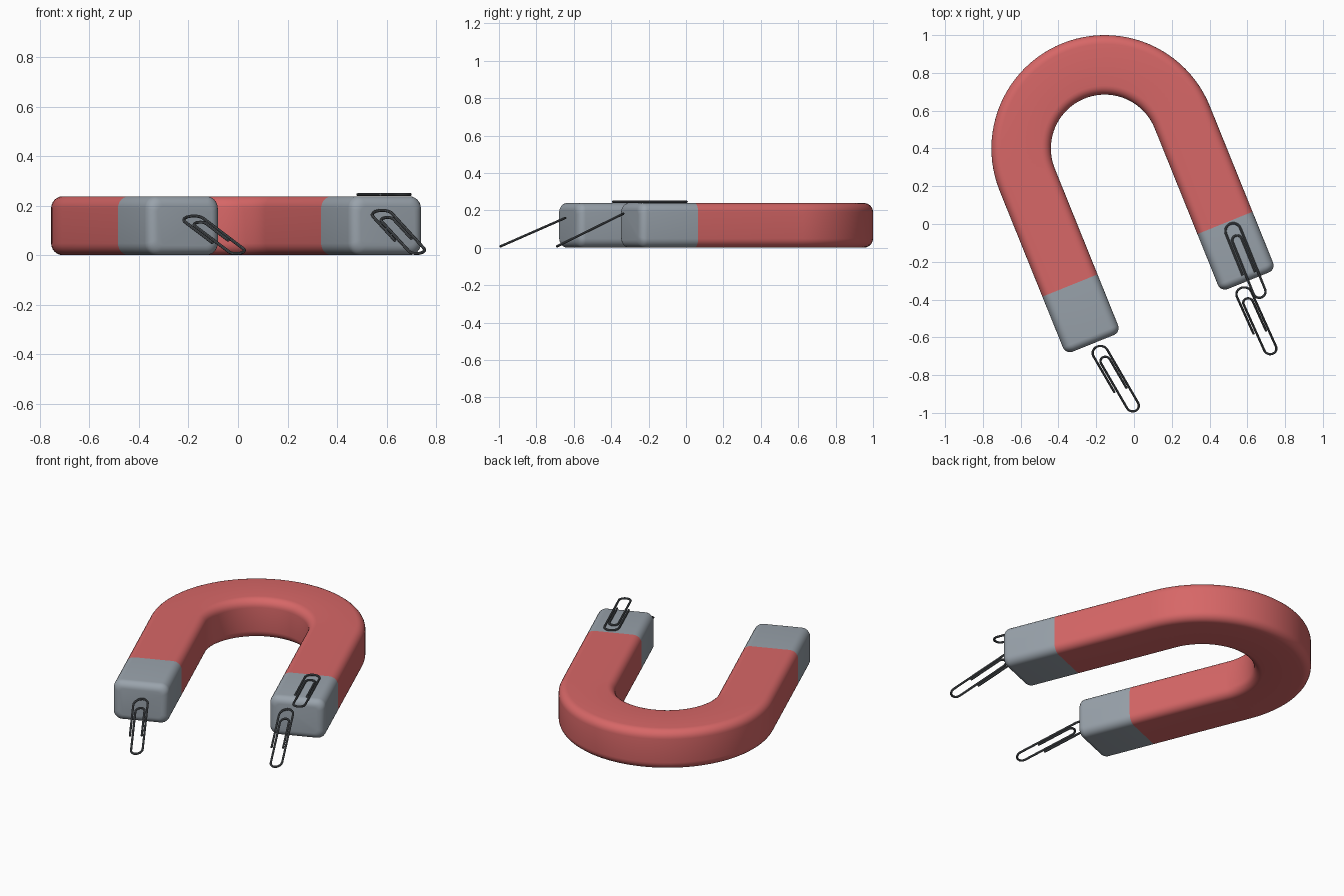
import bpy, bmesh, math
from mathutils import Matrix, Vector

if "Cube" in bpy.data.objects:
    bpy.data.objects.remove(bpy.data.objects["Cube"])


def material(name, rgb):
    m = bpy.data.materials.new(name)
    m.diffuse_color = (*rgb, 1)
    m.use_nodes = True
    m.node_tree.nodes["Principled BSDF"].inputs["Base Color"].default_value = m.diffuse_color
    return m


RED = material("red paint", (0.68, 0.135, 0.135))
STEEL = material("pale steel", (0.32, 0.365, 0.41))
WIRE = material("dark wire", (0.09, 0.10, 0.11))

# Magnet dimensions
CENTRE = Vector((-0.155, 0.40, 0.12))
TURN = Matrix.Rotation(math.radians(22), 3, 'Z')
R_MID, HALF_W, HALF_H = 0.4425, 0.1575, 0.119
EDGE = 0.048
LEG, TIP_START = 0.934, 0.604


def section(inset):
    """Rounded rectangle in (across, up), shrunk by inset."""
    r = EDGE - inset * 0.6
    a, b = HALF_W - inset - r, HALF_H - inset - r
    pts = []
    for q, (sx, sz) in enumerate(((1, 1), (-1, 1), (-1, -1), (1, -1))):
        for k in range(7):
            t = math.pi / 2 * (q + k / 6)
            pts.append((sx * a + r * math.cos(t), sz * b + r * math.sin(t)))
    return pts


def leg_station(side, s, inset=0.0):
    return (lambda w, z: Vector((side * (R_MID + w), -s, z)), inset)


def arc_station(t):
    return (lambda w, z: Vector(((R_MID + w) * math.cos(t), (R_MID + w) * math.sin(t), z)), 0.0)


def sweep(name, stations, mat, cap_end=False):
    bm = bmesh.new()
    rings = [[bm.verts.new(CENTRE + TURN @ place(w, z)) for w, z in section(inset)]
             for place, inset in stations]
    n = len(rings[0])
    for r0, r1 in zip(rings, rings[1:]):
        for i in range(n):
            j = (i + 1) % n
            bm.faces.new((r0[i], r0[j], r1[j], r1[i]))
    if cap_end:
        bm.faces.new(rings[-1])
    bmesh.ops.recalc_face_normals(bm, faces=bm.faces)
    # The open ends meet, so make sure the shell faces outward
    bm.faces.ensure_lookup_table()
    mid = sum((v.co for v in rings[0]), Vector()) / n
    f = bm.faces[0]
    if f.normal.dot(f.calc_center_median() - mid) < 0:
        bmesh.ops.reverse_faces(bm, faces=bm.faces)
    me = bpy.data.meshes.new(name)
    bm.to_mesh(me)
    bm.free()
    me.materials.append(mat)
    ob = bpy.data.objects.new(name, me)
    bpy.context.collection.objects.link(ob)
    smooth(ob)


def smooth(ob):
    bpy.ops.object.select_all(action='DESELECT')
    ob.select_set(True)
    bpy.context.view_layer.objects.active = ob
    bpy.ops.object.shade_smooth_by_angle(angle=math.radians(35))


# Red horseshoe body
body = [leg_station(1, TIP_START)]
body += [arc_station(math.pi * k / 48) for k in range(49)]
body += [leg_station(-1, TIP_START)]
sweep("magnet_body", body, RED)

# Steel tips with rounded ends
ROUND = 0.04
for side, label in ((-1, "left"), (1, "right")):
    tip = [leg_station(side, TIP_START)]
    for k in range(7):
        t = math.pi / 2 * k / 6
        tip.append(leg_station(side, LEG - ROUND * (1 - math.sin(t)), ROUND * (1 - math.cos(t))))
    sweep(label + "_steel_tip", tip, STEEL, cap_end=True)


# Paper clips: three nested bends of one wire
def bend(cx, cy, r, start, end):
    return [(cx + r * math.cos(math.radians(start + (end - start) * k / 12)),
             cy + r * math.sin(math.radians(start + (end - start) * k / 12)))
            for k in range(13)]


def paper_clip(name, loc, turn, tilt):
    path = [(-0.041, -0.237)]
    path += bend(0, 0, 0.041, 180, 0)
    path += bend(0.008, -0.349, 0.033, 0, -180)
    path += bend(0.001, -0.054, 0.026, 180, 0)
    path += [(0.027, -0.245)]
    cu = bpy.data.curves.new(name, 'CURVE')
    cu.dimensions = '3D'
    cu.bevel_depth = 0.0063
    cu.bevel_resolution = 2
    cu.use_fill_caps = True
    sp = cu.splines.new('POLY')
    sp.points.add(len(path) - 1)
    for p, (x, y) in zip(sp.points, path):
        p.co = (x, y, 0, 1)
    cu.materials.append(WIRE)
    ob = bpy.data.objects.new(name, cu)
    bpy.context.collection.objects.link(ob)
    ob.matrix_world = (Matrix.Translation(loc) @ Matrix.Rotation(math.radians(tilt), 4, 'X')
                       @ Matrix.Rotation(math.radians(turn), 4, 'Z'))
    bpy.ops.object.select_all(action='DESELECT')
    ob.select_set(True)
    bpy.context.view_layer.objects.active = ob
    bpy.ops.object.convert(target='MESH')
    smooth(bpy.context.view_layer.objects.active)


paper_clip("flat_paper_clip", (0.525, -0.037, 0.246), 22, 0)
paper_clip("right_hanging_paper_clip", (0.583, -0.372, 0.164), 22, 26.2)
paper_clip("left_hanging_paper_clip", (-0.178, -0.683, 0.143), 28, 23.7)
